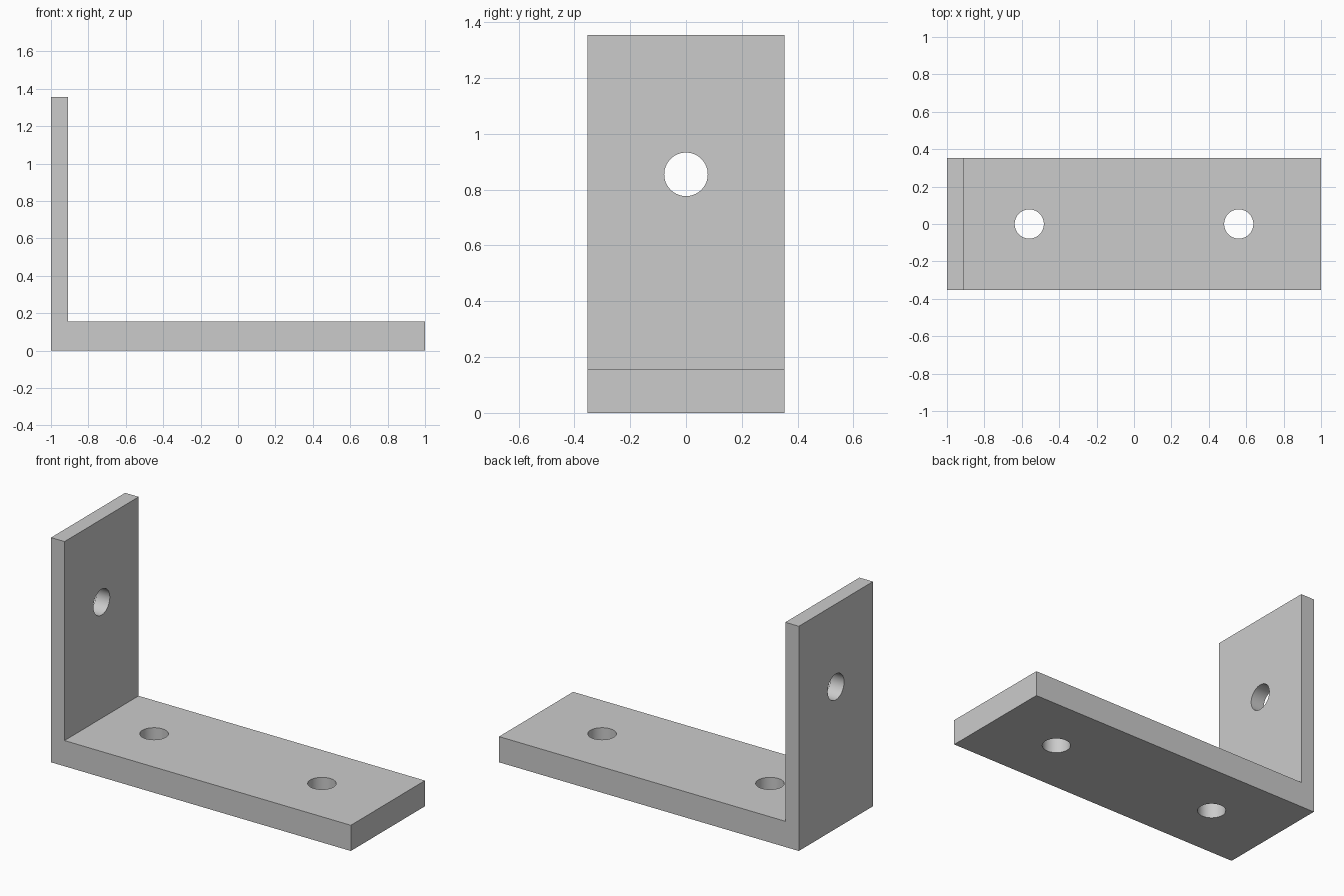
import bpy
import bmesh
from math import pi
from mathutils import Vector

cube = bpy.data.objects.get("Cube")
if cube:
    bpy.data.objects.remove(cube, do_unlink=True)

HEIGHT, HALF_DEPTH = 1.355, 0.353
WALL_X, BASE_Z = -0.91, 0.155
HOLE_RADIUS = 0.078

steel = bpy.data.materials.new("grey_steel")
steel.use_nodes = True
colour = (0.6, 0.6, 0.6, 1)
steel.diffuse_color = colour
steel.node_tree.nodes["Principled BSDF"].inputs["Base Color"].default_value = colour

# L-shaped profile extruded along y
profile = [(-1, 0), (1, 0), (1, BASE_Z), (WALL_X, BASE_Z), (WALL_X, HEIGHT), (-1, HEIGHT)]
bm = bmesh.new()
face = bm.faces.new([bm.verts.new((x, -HALF_DEPTH, z)) for x, z in profile])
extruded = bmesh.ops.extrude_face_region(bm, geom=[face])["geom"]
bmesh.ops.translate(bm, vec=Vector((0, 2 * HALF_DEPTH, 0)),
                    verts=[v for v in extruded if isinstance(v, bmesh.types.BMVert)])
bmesh.ops.recalc_face_normals(bm, faces=bm.faces)
mesh = bpy.data.meshes.new("angle_bracket")
bm.to_mesh(mesh)
bm.free()
mesh.materials.append(steel)
bracket = bpy.data.objects.new("angle_bracket", mesh)
bpy.context.collection.objects.link(bracket)


def drill(location, rotation=(0, 0, 0)):
    """Cut a round hole through the bracket."""
    bpy.ops.mesh.primitive_cylinder_add(vertices=64, radius=HOLE_RADIUS, depth=0.4,
                                        location=location, rotation=rotation)
    cutter = bpy.context.object
    cutter.name = "hole_cutter"
    cutter.hide_render = True
    cutter.data.materials.append(steel)
    cut = bracket.modifiers.new("hole", "BOOLEAN")
    cut.operation = "DIFFERENCE"
    cut.solver = "EXACT"
    cut.object = cutter
    bpy.context.view_layer.objects.active = bracket
    bpy.ops.object.modifier_apply(modifier=cut.name)
    bpy.data.objects.remove(cutter, do_unlink=True)


# Two holes in the base, one in the upright
for x in (-0.56, 0.56):
    drill((x, 0, BASE_Z / 2))
drill((-0.955, 0, 0.855), (0, pi / 2, 0))

# Smooth hole walls, crisp outer edges
bpy.ops.object.select_all(action="DESELECT")
bracket.select_set(True)
bpy.context.view_layer.objects.active = bracket
bpy.ops.object.shade_smooth_by_angle(angle=pi / 6)
